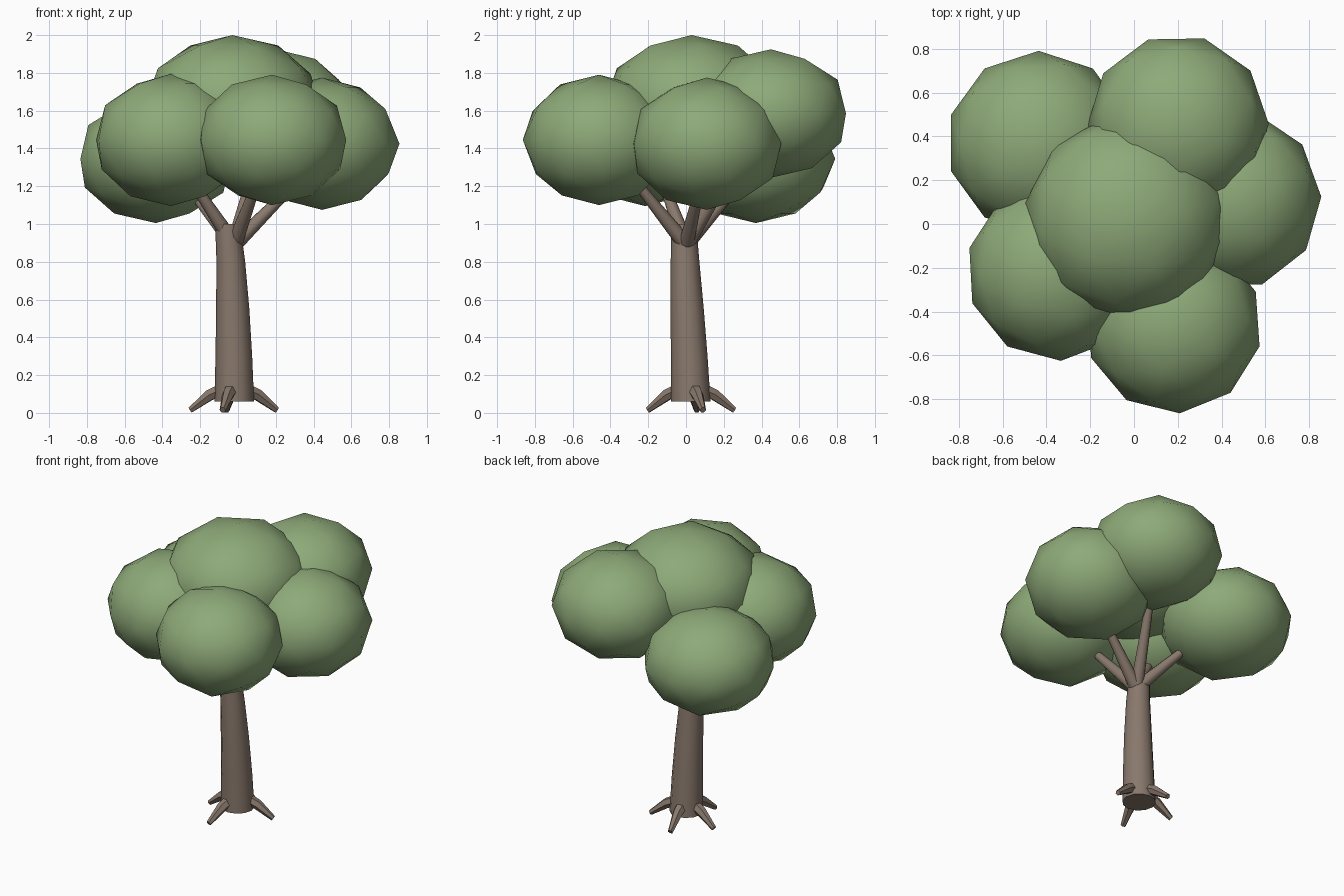
import bpy, bmesh, math
from mathutils import Vector, Matrix

if "Cube" in bpy.data.objects:
    bpy.data.objects.remove(bpy.data.objects["Cube"])


def material(name, color):
    m = bpy.data.materials.new(name)
    m.diffuse_color = color
    m.use_nodes = True
    m.node_tree.nodes["Principled BSDF"].inputs["Base Color"].default_value = m.diffuse_color
    return m


BARK = material("bark", (0.25, 0.19, 0.15, 1))
LEAF = material("leaf", (0.27, 0.40, 0.19, 1))


def finish(name, bm, mat):
    bmesh.ops.recalc_face_normals(bm, faces=bm.faces)
    mesh = bpy.data.meshes.new(name)
    bm.to_mesh(mesh)
    bm.free()
    ob = bpy.data.objects.new(name, mesh)
    bpy.context.collection.objects.link(ob)
    mesh.materials.append(mat)
    bpy.ops.object.select_all(action='DESELECT')
    bpy.context.view_layer.objects.active = ob
    ob.select_set(True)
    bpy.ops.object.shade_smooth_by_angle(angle=math.radians(40))
    return ob


def tube(name, points, radii, sides, axis=None):
    """Capped, tapered tube through the given points."""
    points = [Vector(p) for p in points]
    axis = Vector(axis) if axis else points[-1] - points[0]
    rot = axis.to_track_quat('Z', 'Y')
    bm = bmesh.new()
    rings = []
    for p, r in zip(points, radii):
        angles = [2 * math.pi * i / sides for i in range(sides)]
        rings.append([bm.verts.new(p + rot @ Vector((r * math.cos(a), r * math.sin(a), 0)))
                      for a in angles])
    for low, high in zip(rings, rings[1:]):
        for i in range(sides):
            j = (i + 1) % sides
            bm.faces.new((low[i], low[j], high[j], high[i]))
    bm.faces.new(rings[0])
    bm.faces.new(rings[-1])
    return finish(name, bm, BARK)


# Leaning, tapered trunk
tube("trunk",
     [(-0.02, 0.025, 0.06), (-0.022, 0.017, 0.3), (-0.028, 0.006, 0.55),
      (-0.038, -0.005, 0.8), (-0.055, -0.012, 1.0)],
     [0.105, 0.097, 0.088, 0.076, 0.066], 12, axis=(0, 0, 1))

# Four roots spreading to the ground
for n, deg in enumerate((16, 100, 172, 255)):
    a = math.radians(deg)
    d = Vector((math.cos(a), math.sin(a), 0))
    base = Vector((-0.02, 0.025, 0))
    tube(f"root_{n + 1}",
         [base + d * 0.06 + Vector((0, 0, 0.125)),
          base + d * 0.13 + Vector((0, 0, 0.095)),
          base + d * 0.235 + Vector((0, 0, 0.015))],
         [0.038, 0.033, 0.017], 6)

# Branches reaching into the leaf clumps
branch_tips = [(0.09, -0.24, 1.19), (0.27, 0.07, 1.18), (0.10, 0.27, 1.34),
               (-0.22, 0.22, 1.14), (-0.22, -0.11, 1.19)]
for n, tip in enumerate(branch_tips):
    tube(f"branch_{n + 1}", [(-0.02, 0.0, 0.89), tip], [0.042, 0.026], 10)

# Leaf clumps: centre, horizontal radius, vertical radius, spin
clumps = [
    ((-0.03, 0.03, 1.63), 0.47, 0.37, 10),
    ((0.18, -0.46, 1.445), 0.405, 0.345, 40),
    ((-0.355, -0.215, 1.445), 0.41, 0.35, 75),
    ((0.445, 0.11, 1.425), 0.41, 0.35, 20),
    ((0.20, 0.45, 1.585), 0.415, 0.34, 55),
    ((-0.435, 0.37, 1.345), 0.42, 0.34, 0),
]
for n, (centre, r, h, spin) in enumerate(clumps):
    bm = bmesh.new()
    bmesh.ops.create_icosphere(bm, subdivisions=2, radius=1.0)
    bm.transform(Matrix.Translation(centre) @ Matrix.Diagonal((r, r, h, 1))
                 @ Matrix.Rotation(math.radians(spin), 4, 'Z'))
    finish(f"leaf_clump_{n + 1}", bm, LEAF)
